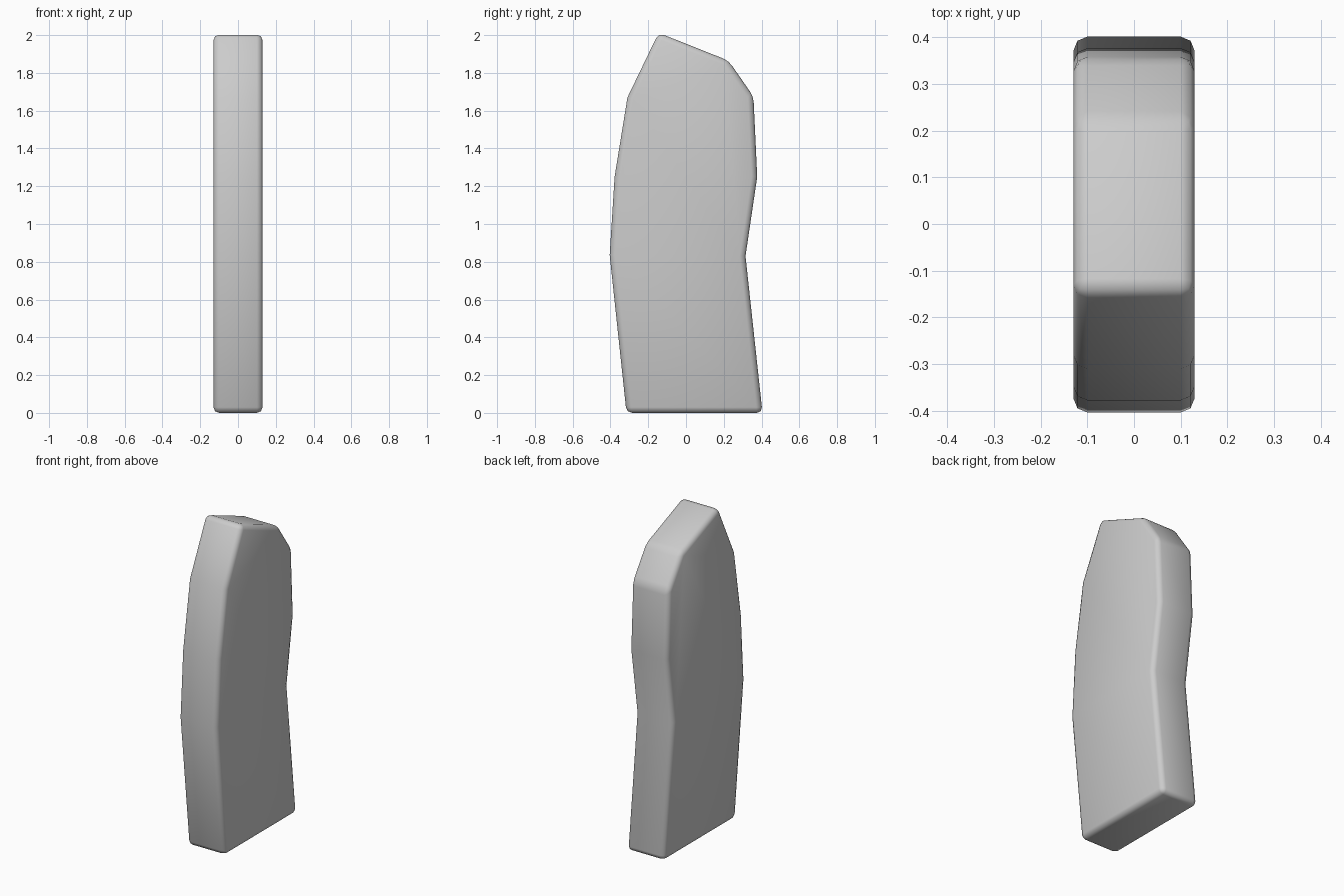
import bpy, bmesh

if "Cube" in bpy.data.objects:
    bpy.data.objects.remove(bpy.data.objects["Cube"])

# Side outline (y, z), counter-clockwise seen from +x
profile = [(-0.315, 0), (0.405, 0), (0.315, 0.83), (0.377, 1.25), (0.357, 1.675),
           (0.225, 1.865), (-0.145, 2.012), (-0.31, 1.67), (-0.378, 1.25), (-0.404, 0.835)]
half_width = 0.13

grey = bpy.data.materials.new("light grey")
grey.diffuse_color = (0.6, 0.6, 0.6, 1)
grey.use_nodes = True
grey.node_tree.nodes["Principled BSDF"].inputs["Base Color"].default_value = grey.diffuse_color

# Curved slab body: outline extruded across x
bm = bmesh.new()
face = bm.faces.new([bm.verts.new((-half_width, y, z)) for y, z in profile])
ext = bmesh.ops.extrude_face_region(bm, geom=[face])
for v in ext["geom"]:
    if isinstance(v, bmesh.types.BMVert):
        v.co.x = half_width
bmesh.ops.recalc_face_normals(bm, faces=bm.faces)

# Rounded rims and strong corners, shallow bends left crisp
edges = [e for e in bm.edges if e.calc_face_angle(0) > 0.5]
bmesh.ops.bevel(bm, geom=edges, offset=0.03, segments=2, profile=0.5,
                affect='EDGES', clamp_overlap=True)
for f in bm.faces:
    f.smooth = True

mesh = bpy.data.meshes.new("curved_slab")
bm.to_mesh(mesh)
bm.free()
mesh.materials.append(grey)
slab = bpy.data.objects.new("curved_slab", mesh)
bpy.context.collection.objects.link(slab)
